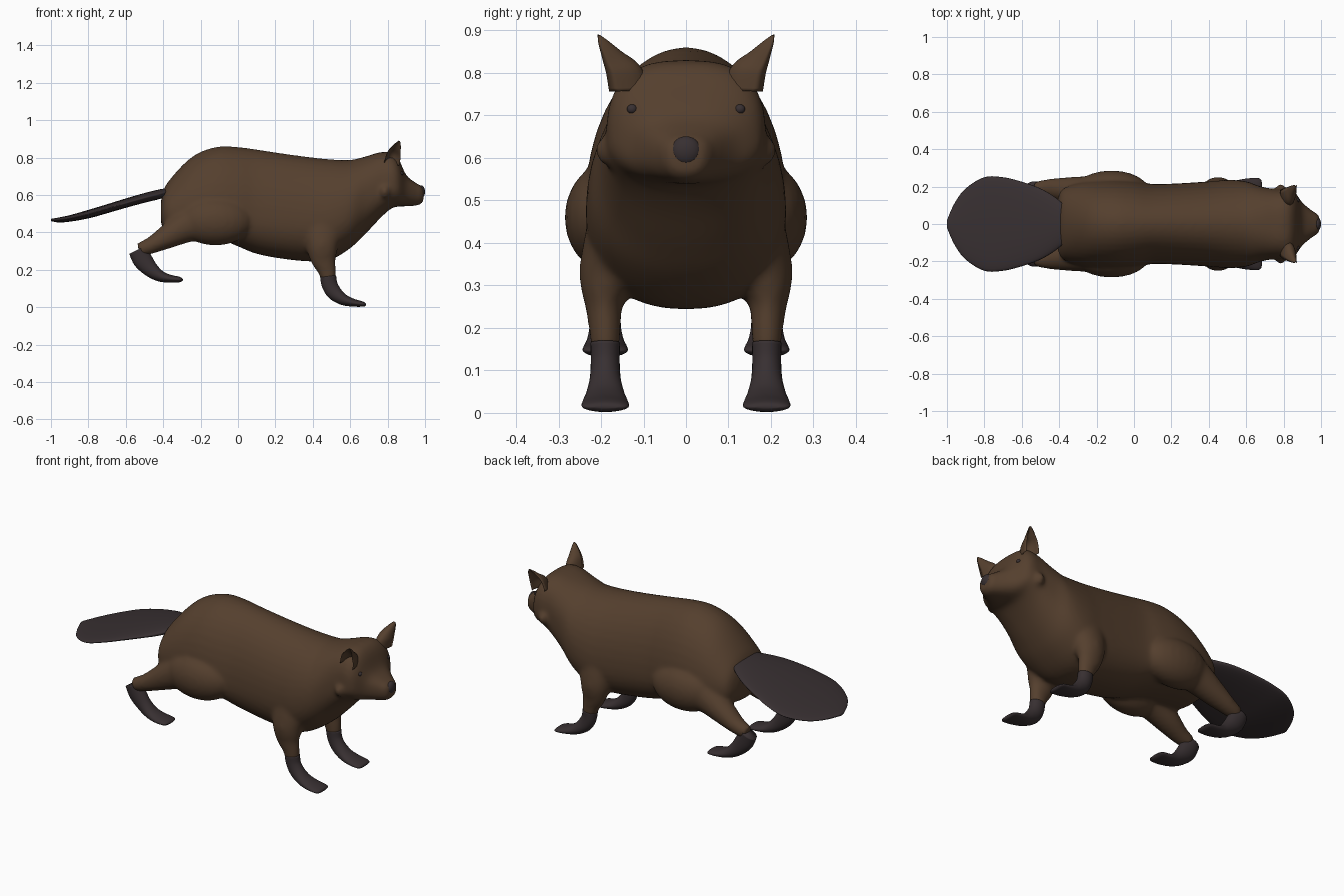
import bpy, bmesh, math
from mathutils import Matrix, Vector

cube = bpy.data.objects.get("Cube")
if cube:
    bpy.data.objects.remove(cube, do_unlink=True)


def make_material(name, rgb):
    mat = bpy.data.materials.new(name)
    mat.use_nodes = True
    mat.diffuse_color = (*rgb, 1)
    bsdf = next(n for n in mat.node_tree.nodes if n.type == 'BSDF_PRINCIPLED')
    bsdf.inputs["Base Color"].default_value = (*rgb, 1)
    bsdf.inputs["Roughness"].default_value = 0.8
    return mat


BROWN = make_material("brown fur", (0.09, 0.05, 0.027))
DARK = make_material("dark skin", (0.039, 0.029, 0.031))


def interpolate(points, steps):
    """Catmull-Rom curve through tuples of any length."""
    result = []
    last = len(points) - 1
    for i in range(last):
        a, b = points[max(i - 1, 0)], points[i]
        c, d = points[i + 1], points[min(i + 2, last)]
        for k in range(steps):
            t = k / steps
            result.append([0.5 * (2 * q + (r - p) * t + (2 * p - 5 * q + 4 * r - s) * t * t
                                  + (3 * q - p - 3 * r + s) * t ** 3)
                           for p, q, r, s in zip(a, b, c, d)])
    result.append(list(points[-1]))
    return result


def skin_rings(bm, rings):
    """Join closed rings into a capped tube."""
    loops = [[bm.verts.new(co) for co in ring] for ring in rings]
    n = len(loops[0])
    for lower, upper in zip(loops, loops[1:]):
        for i in range(n):
            j = (i + 1) % n
            bm.faces.new((lower[i], lower[j], upper[j], upper[i]))
    bm.faces.new(loops[0])
    bm.faces.new(loops[-1])


def add_limb(bm, points, side=1, hollow=False, sides=24, steps=5):
    """Tube along a path; points are x, y, z, thickness radius, width radius."""
    path = interpolate(points, steps)
    rings = []
    for i, (x, y, z, thick, wide) in enumerate(path):
        before, after = path[max(i - 1, 0)], path[min(i + 1, len(path) - 1)]
        tangent = Vector((after[0] - before[0], after[2] - before[2])).normalized()
        ring = []
        for k in range(sides):
            angle = math.tau * k / sides
            u, v = math.cos(angle), math.sin(angle)
            if hollow:  # cup that opens outward
                v = 1 - 1.4 * v if v > 0 else 1 + 2 * v
            ring.append((x + tangent.y * thick * u, side * (y + wide * v),
                         z - tangent.x * thick * u))
        rings.append(ring)
    skin_rings(bm, rings)


def add_ball(bm, center, radii):
    bmesh.ops.create_uvsphere(bm, u_segments=24, v_segments=14, radius=1,
                              matrix=Matrix.Translation(center) @ Matrix.Diagonal((*radii, 1)))


def finish(bm, name, mat):
    bmesh.ops.recalc_face_normals(bm, faces=bm.faces[:])
    mesh = bpy.data.meshes.new(name)
    bm.to_mesh(mesh)
    bm.free()
    mesh.materials.append(mat)
    mesh.shade_smooth()
    obj = bpy.data.objects.new(name, mesh)
    bpy.context.collection.objects.link(obj)
    return obj


def power(value, exponent):
    return math.copysign(abs(value) ** exponent, value)


# Body and head: x, top, bottom, half width, height of widest point
stations = [
    (-.413, .56, .46, .11, .5), (-.4, .62, .415, .16, .5), (-.37, .675, .395, .195, .5),
    (-.28, .775, .39, .222, .5), (-.2, .83, .385, .232, .5), (-.1, .859, .365, .236, .5),
    (0, .856, .325, .229, .49), (.1, .843, .285, .214, .48), (.25, .82, .257, .218, .47),
    (.4, .8, .244, .228, .46), (.5, .79, .255, .236, .47), (.6, .787, .315, .228, .52),
    (.68, .805, .39, .2, .58), (.76, .828, .475, .187, .62), (.82, .826, .528, .188, .64),
    (.86, .79, .538, .17, .64), (.9, .705, .539, .115, .62), (.95, .665, .542, .073, .61),
    (.98, .648, .552, .054, .605), (.992, .632, .57, .038, .603),
]
body = bmesh.new()
rings = []
for x, top, bottom, width, middle in interpolate(stations, 4):
    crown = 1 - .28 * min(max((x - .6) / .15, 0), 1)
    ring = []
    for k in range(40):
        angle = math.tau * k / 40
        upper = math.sin(angle) > 0
        c = power(math.cos(angle), crown if upper else .86)
        s = power(math.sin(angle), crown if upper else .88)
        reach = top - middle if upper else middle - bottom
        ring.append((x, width * c, middle + reach * s))
    rings.append(ring)
skin_rings(body, rings)

# Upper legs, haunches and cheek ruffs, blended into the body
front_upper = [(.46, .15, .46, .125, .08), (.45, .176, .35, .093, .074), (.452, .186, .295, .08, .062),
               (.458, .193, .25, .067, .044), (.474, .191, .2, .05, .038), (.485, .19, .145, .039, .033)]
hind_upper = [(-.14, .17, .49, .12, .095), (-.27, .175, .435, .09, .08), (-.38, .182, .375, .064, .066),
              (-.46, .19, .332, .046, .05), (-.53, .19, .305, .037, .036)]
for side in (1, -1):
    add_limb(body, front_upper, side)
    add_limb(body, hind_upper, side)
    add_ball(body, (-.12, side * .178, .46), (.2, .108, .13))
    add_ball(body, (.785, side * .172, .618), (.032, .042, .04))
fur = finish(body, "body", BROWN)
remesh = fur.modifiers.new("blend", 'REMESH')
remesh.mode = 'VOXEL'
remesh.voxel_size = 0.01
remesh.use_smooth_shade = True
relax = fur.modifiers.new("relax", 'SMOOTH')
relax.factor = 0.5
relax.iterations = 12

# Lower legs, ears and eyes on both sides
front_lower = [(.482, .19, .165, .043, .035), (.49, .19, .12, .042, .034), (.515, .19, .077, .04, .037),
               (.56, .19, .042, .031, .046), (.61, .19, .025, .022, .054),
               (.66, .19, .017, .015, .056), (.678, .19, .014, .01, .048), (.684, .19, .013, .003, .03)]
hind_lower = [(-.538, .19, .306, .048, .037), (-.51, .19, .253, .052, .036), (-.468, .19, .203, .042, .037),
              (-.42, .19, .168, .031, .044), (-.37, .19, .153, .022, .052),
              (-.32, .19, .148, .016, .053), (-.302, .19, .147, .01, .045), (-.295, .19, .147, .003, .03)]
ear = [(.822, .135, .765, .042, .046), (.833, .148, .815, .038, .041),
       (.846, .174, .848, .026, .024), (.857, .194, .874, .014, .012), (.863, .205, .889, .003, .003)]
for side, label in ((1, "left"), (-1, "right")):
    for part, points, mat in (("front_foot", front_lower, DARK), ("hind_foot", hind_lower, DARK),
                              ("ear", ear, BROWN)):
        bm = bmesh.new()
        add_limb(bm, points, side, hollow=part == "ear")
        finish(bm, f"{label}_{part}", mat)
    bm = bmesh.new()
    add_ball(bm, (.874, side * .127, .715), (.01, .012, .011))
    finish(bm, f"{label}_eye", DARK)

# Nose
bm = bmesh.new()
add_ball(bm, (.98, 0, .617), (.02, .035, .034))
finish(bm, "nose", DARK)

# Flat paddle tail
bm = bmesh.new()
add_limb(bm, [(-.36, 0, .622, .018, .09), (-.42, 0, .604, .025, .142), (-.5, 0, .584, .025, .19),
              (-.6, 0, .556, .024, .226), (-.7, 0, .526, .023, .25), (-.8, 0, .497, .022, .25),
              (-.9, 0, .474, .017, .19), (-.96, 0, .466, .013, .11), (-1, 0, .466, .006, .02)], sides=36)
finish(bm, "tail", DARK)
